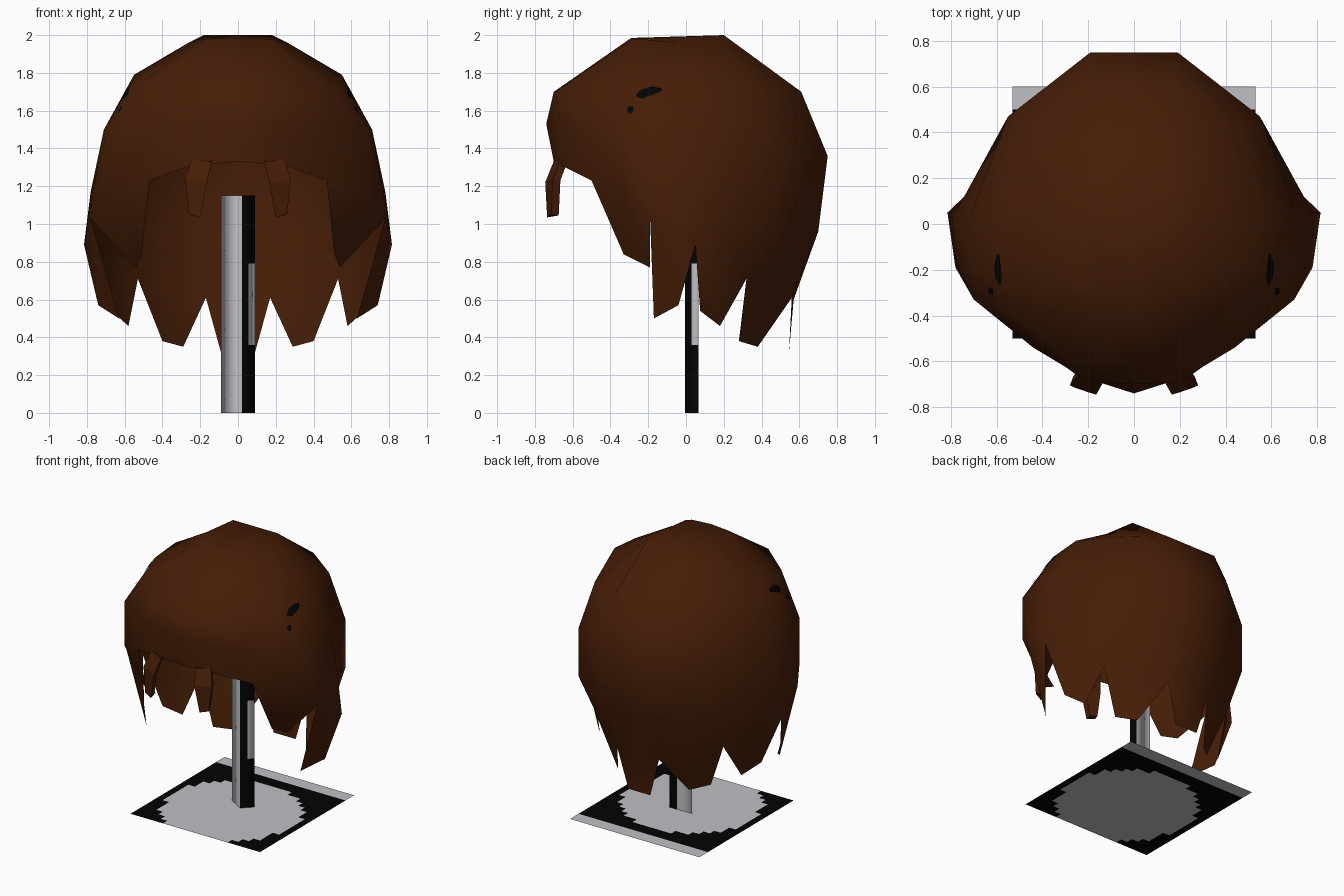
import bpy, bmesh
from mathutils import Vector
from mathutils.bvhtree import BVHTree

if "Cube" in bpy.data.objects:
    bpy.data.objects.remove(bpy.data.objects["Cube"])


def material(name, rgb):
    m = bpy.data.materials.new(name)
    m.use_nodes = True
    m.diffuse_color = (*rgb, 1)
    m.node_tree.nodes["Principled BSDF"].inputs["Base Color"].default_value = (*rgb, 1)
    return m


brown = material("brown hair", (0.061, 0.0125, 0.002))
grey = material("light grey", (0.53, 0.53, 0.56))
black = material("black", (0.001, 0.001, 0.001))


def finish(name, bm, mats, mirror=False, smooth=False):
    me = bpy.data.meshes.new(name)
    bm.to_mesh(me)
    for m in mats:
        me.materials.append(m)
    for p in me.polygons:
        p.use_smooth = smooth
    ob = bpy.data.objects.new(name, me)
    bpy.context.collection.objects.link(ob)
    if mirror:
        mod = ob.modifiers.new("mirror", 'MIRROR')
        mod.use_clip = True
        mod.merge_threshold = 0.002
    return ob


def loft(bm, rings, caps):
    """Tube through equal rings of points, with optional end caps."""
    rows = [[bm.verts.new(p) for p in r] for r in rings]
    n = len(rows[0])
    for a, b in zip(rows, rows[1:]):
        for i in range(n):
            j = (i + 1) % n
            bm.faces.new((a[i], a[j], b[j], b[i]))
    if caps:
        bm.faces.new(rows[0])
        bm.faces.new(rows[-1])
    bmesh.ops.recalc_face_normals(bm, faces=bm.faces)


# Hair cap, left half: rings from crown to hairline, each from front to back
crown = [(0, -.29, 1.985), (.15, -.28, 1.98), (.18, -.25, 1.98), (.21, -.15, 1.97),
         (.24, -.07, 1.96), (.27, .03, 1.955), (.22, .13, 1.98), (.18, .2, 2), (0, .2, 2)]
upper = [(0, -.7, 1.7), (.19, -.69, 1.7), (.48, -.43, 1.72), (.53, -.3, 1.74),
         (.55, -.19, 1.77), (.55, .05, 1.79), (.46, .41, 1.7), (.19, .61, 1.7), (0, .61, 1.7)]
middle = [(0, -.74, 1.53), (.22, -.67, 1.53), (.44, -.54, 1.5), (.7, -.33, 1.46),
          (.71, -.19, 1.5), (.71, .05, 1.5), (.55, .47, 1.36), (.19, .75, 1.36), (0, .75, 1.36)]
lower = [(0, -.7, 1.33), (.25, -.66, 1.31), (.47, -.5, 1.23), (.7, -.33, 1.14),
         (.77, -.19, 1.17), (.78, .05, 1.17), (.55, .47, 1), (.19, .7, .96), (0, .7, .96)]
bm = bmesh.new()
rings = [[bm.verts.new(p) for p in r] for r in (crown, upper, middle, lower)]
bm.faces.new(rings[0])
for a, b in zip(rings, rings[1:]):
    for i in range(len(a) - 1):
        bm.faces.new((a[i], a[i + 1], b[i + 1], b[i]))

# Hem: notch points under the last ring, then hanging locks
d = rings[-1]
notches = [bm.verts.new(p) for p in (
    (.78, -.19, 1.03), (.815, .05, .89), (.53, .32, .71), (.17, .56, .61), (0, .57, .6))]
for i in range(4):
    bm.faces.new((d[i + 4], d[i + 5], notches[i + 1], notches[i]))
lock_tips = [((.74, -.04, .57), (.63, -.17, .5)),
             ((.58, .18, .46), (.67, .075, .54)),
             ((.29, .38, .35), (.4, .28, .38)),
             ((0, .545, .32), (.09, .545, .32))]
for i, tips in enumerate(lock_tips):
    p, q = [bm.verts.new(t) for t in tips]
    bm.faces.new((notches[i], notches[i + 1], p, q))

# Side flap beside the face opening
s = bm.verts.new((.51, -.33, .84))
t = bm.verts.new((.54, -.19, .77))
bm.faces.new((d[2], d[3], s))
bm.faces.new((d[3], t, s))
bm.faces.new((d[3], d[4], notches[0], t))
bmesh.ops.recalc_face_normals(bm, faces=bm.faces)
surface = BVHTree.FromBMesh(bm)
finish("hair_cap", bm, [brown], mirror=True, smooth=True)

# Fringe strands
bm = bmesh.new()
strand = []
for z, x0, x1, y in ((1.34, .14, .245, -.68), (1.23, .165, .28, -.733), (1.045, .2, .26, -.735)):
    ya, yb = y + .35 * (x0 - .2), y + .35 * (x1 - .2)
    strand.append([(x0, ya, z - .01), (x1, yb, z + .005), (x1 - .015, yb + .04, z), (x0, ya + .04, z)])
loft(bm, strand, caps=True)
finish("fringe_strands", bm, [brown], mirror=True)

# Dark spots laid on the temples
outlines = [[(-.26, 1.67), (-.23, 1.66), (-.18, 1.68), (-.13, 1.7),
             (-.13, 1.715), (-.18, 1.725), (-.23, 1.71), (-.26, 1.685)],
            [(-.31, 1.59), (-.29, 1.58), (-.275, 1.6), (-.28, 1.62), (-.305, 1.615)]]
bm = bmesh.new()
for outline in outlines:
    vs = []
    for y, z in outline:
        hit, normal, _, _ = surface.ray_cast(Vector((2, y, z)), Vector((-1, 0, 0)))
        if hit:
            vs.append(bm.verts.new(hit + normal * .007))
    if len(vs) > 2:
        bm.faces.new(vs)
bmesh.ops.triangulate(bm, faces=bm.faces)
bmesh.ops.recalc_face_normals(bm, faces=bm.faces)
finish("temple_spots", bm, [black], mirror=True)

# Three-sided open post with a dark corner and a grey patch
bm = bmesh.new()
section = [(-.09, .06), (.02, -.005), (.055, .03), (.09, .065), (.03, .064)]
loft(bm, [[(x, y, z) for x, y in section] for z in (0, .36, .79, 1.15)], caps=False)
for f in bm.faces:
    c = f.calc_center_median()
    patch = c.x > .065 and .36 < c.z < .79
    f.material_index = int(c.x > .03 and not patch)
finish("post", bm, [grey, black], smooth=True)

# Flat base sheet: grey disc on black, grey strip at the back
bm = bmesh.new()
bmesh.ops.create_grid(bm, x_segments=20, y_segments=22, size=1)
for v in bm.verts:
    v.co = (v.co.x * .53, v.co.y * .55 + .05, 0)
for f in bm.faces:
    c = f.calc_center_median()
    disc = (c.x ** 2 + (c.y + .07) ** 2) < .475 ** 2
    f.material_index = int(not disc and c.y < .5)
finish("base_sheet", bm, [grey, black])
